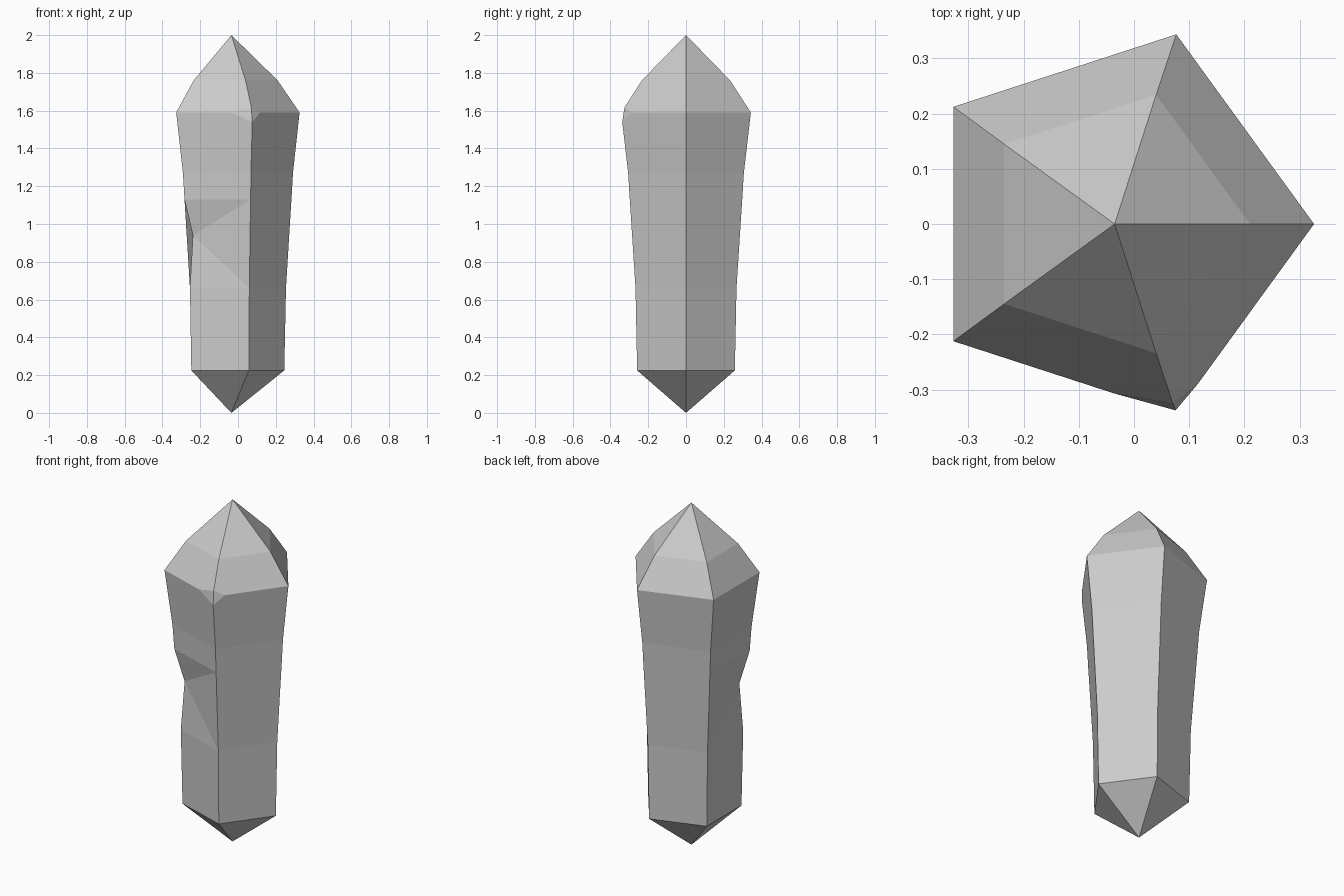
import bpy, bmesh
from math import cos, sin, tau
from mathutils import Vector

cube = bpy.data.objects.get("Cube")
if cube:
    bpy.data.objects.remove(cube)

SIDES = 5
# Shaft and crown rings: height, radius, centre x
RINGS = [(0.225, 0.272, -0.027), (0.66, 0.281, -0.027), (0.94, 0.300, -0.029),
         (1.13, 0.313, -0.030), (1.27, 0.322, -0.031), (1.59, 0.361, -0.035),
         (1.76, 0.246, -0.036)]
DENT, SHOULDER = 2, 5

bm = bmesh.new()
rings = [[bm.verts.new((cx + r * cos(tau * i / SIDES), r * sin(tau * i / SIDES), z))
          for i in range(SIDES)] for z, r, cx in RINGS]
base = bm.verts.new((-0.035, 0, 0))
tip = bm.verts.new((-0.035, 0, 2))

# Five-sided skin closed by a point at each end
for i in range(SIDES):
    j = (i + 1) % SIDES
    for low, high in zip(rings, rings[1:]):
        bm.faces.new((low[i], low[j], high[j], high[i]))
    bm.faces.new((base, rings[0][j], rings[0][i]))
    bm.faces.new((tip, rings[-1][i], rings[-1][j]))

# Dent in the front edge on the -x side
rings[DENT][3].co += Vector((0.033, 0.024, 0))

# Chip knocked off the front shoulder corner
corner = rings[SHOULDER][4]
chip = []
for target, amount in ((rings[SHOULDER - 1][4], 0.16), (rings[SHOULDER][3], 0.28),
                       (rings[SHOULDER + 1][4], 0.16), (rings[SHOULDER][0], 0.16)):
    edge = bm.edges.get((corner, target))
    chip.append(bmesh.utils.edge_split(edge, corner, amount)[1])
bmesh.ops.connect_verts(bm, verts=chip)
corner.co = (chip[0].co + chip[2].co) / 2

bmesh.ops.triangulate(bm, faces=[f for f in bm.faces if rings[DENT][3] in f.verts])
bmesh.ops.recalc_face_normals(bm, faces=bm.faces)

mesh = bpy.data.meshes.new("crystal")
bm.to_mesh(mesh)
bm.free()
crystal = bpy.data.objects.new("crystal", mesh)
bpy.context.collection.objects.link(crystal)

# Plain grey stone
grey = bpy.data.materials.new("stone_grey")
grey.use_nodes = True
colour = (0.6, 0.6, 0.6, 1)
grey.diffuse_color = colour
grey.node_tree.nodes["Principled BSDF"].inputs["Base Color"].default_value = colour
mesh.materials.append(grey)
